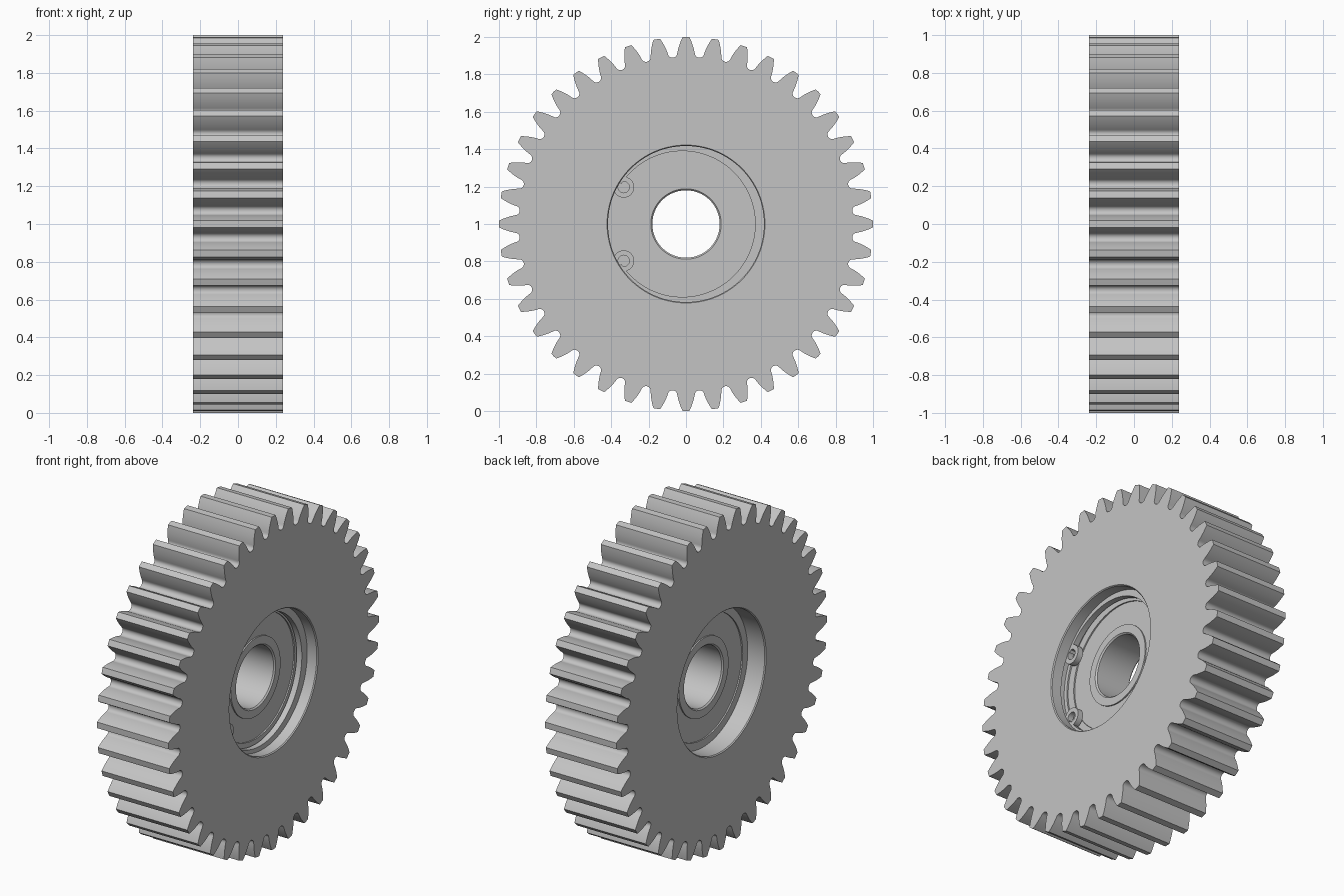
import bpy, bmesh, math
from math import pi, cos, sin, tan, acos

cube = bpy.data.objects.get("Cube")
if cube:
    bpy.data.objects.remove(cube)

steel = bpy.data.materials.new("grey steel")
steel.use_nodes = True
GREY = (0.55, 0.55, 0.55, 1)
steel.diffuse_color = GREY
steel.node_tree.nodes["Principled BSDF"].inputs["Base Color"].default_value = GREY

TEETH = 40
HALF = 0.237          # half the face width
WALL = 0.417          # recess wall radius
FLOOR = 0.118         # half width of the bearing


def circle(radius, n, cy=0, cz=1):
    return [(cy + radius * cos(2 * pi * i / n), cz + radius * sin(2 * pi * i / n))
            for i in range(n)]


def skin(name, rows, closed=True):
    """Join rows of (x, outline) into a solid; rows wrap round to the first.
    Open outlines are capped at both ends."""
    bm = bmesh.new()
    rings = [[bm.verts.new((x, y, z)) for y, z in outline] for x, outline in rows]
    n = len(rings[0])
    for a, b in zip(rings, rings[1:] + rings[:1]):
        for i in range(n if closed else n - 1):
            j = (i + 1) % n
            bm.faces.new((a[i], a[j], b[j], b[i]))
    if not closed:
        bm.faces.new([r[0] for r in rings])
        bm.faces.new([r[-1] for r in rings])
    bmesh.ops.recalc_face_normals(bm, faces=bm.faces)
    mesh = bpy.data.meshes.new(name)
    bm.to_mesh(mesh)
    bm.free()
    mesh.materials.append(steel)
    obj = bpy.data.objects.new(name, mesh)
    bpy.context.collection.objects.link(obj)
    bpy.ops.object.select_all(action='DESELECT')
    obj.select_set(True)
    bpy.context.view_layer.objects.active = obj
    bpy.ops.object.shade_smooth_by_angle(angle=math.radians(30))
    return obj


def lathe(name, profile, n, cy=0, cz=1):
    return skin(name, [(x, circle(r, n, cy, cz)) for x, r in profile])


# Involute tooth outline with rounded gullets
def involute(a):
    return tan(a) - a


pitch_r = TEETH / (TEETH + 2)
base_r = pitch_r * cos(math.radians(20))


def half_angle(r):
    return pi / (2 * TEETH) + involute(math.radians(20)) - involute(acos(base_r / r))


flank = [(r, half_angle(r)) for r in (0.915, 0.935, 0.955, 0.975, 0.99, 1.0)]
gap = pi / TEETH - flank[0][1]
tooth = [(r, -a) for r, a in flank] + [(1.0, 0)] + [(r, a) for r, a in reversed(flank)]
tooth += [(0.915 - 0.023 * sin(pi * k / 8), pi / TEETH - gap * cos(pi * k / 8))
          for k in range(1, 8)]
outline = [(r * cos(a + 2 * pi * t / TEETH), 1 + r * sin(a + 2 * pi * t / TEETH))
           for t in range(TEETH) for r, a in tooth]

# Gear body with a chamfered bore and a snap ring groove
bore = [(HALF, 0.422), (HALF - 0.006, WALL), (0.168, WALL), (0.168, 0.44),
        (0.127, 0.44), (0.127, WALL), (0.006 - HALF, WALL), (-HALF, 0.422)]
skin("gear_body", [(-HALF, outline), (HALF, outline)]
     + [(x, circle(r, len(outline))) for x, r in bore])

# Bearing set into the bore, with shallow shields on both sides
side = [(FLOOR, 0.42), (FLOOR, 0.37), (FLOOR - 0.008, 0.37), (FLOOR - 0.008, 0.235),
        (FLOOR, 0.235), (FLOOR, 0.188), (FLOOR - 0.008, 0.18)]
lathe("bearing", side + [(-x, r) for x, r in reversed(side)], 128)

# Snap ring, thickest opposite its opening
STEPS = 96
start = math.radians(-147)
angles = [start - 2 * start * i / STEPS for i in range(STEPS + 1)]
outer = [(0.43 * cos(a), 1 + 0.43 * sin(a)) for a in angles]
inner = [(-0.02 + 0.39 * cos(a), 1 + 0.39 * sin(a)) for a in angles]
skin("snap_ring", [(0.13, outer), (0.165, outer), (0.165, inner), (0.13, inner)], closed=False)

# Snap ring eyelets
for label, s in (("upper", 1), ("lower", -1)):
    lathe(label + "_eyelet", [(0.13, 0.056), (0.165, 0.056), (0.165, 0.03), (0.13, 0.03)],
          32, cy=-0.333, cz=1 + 0.197 * s)
